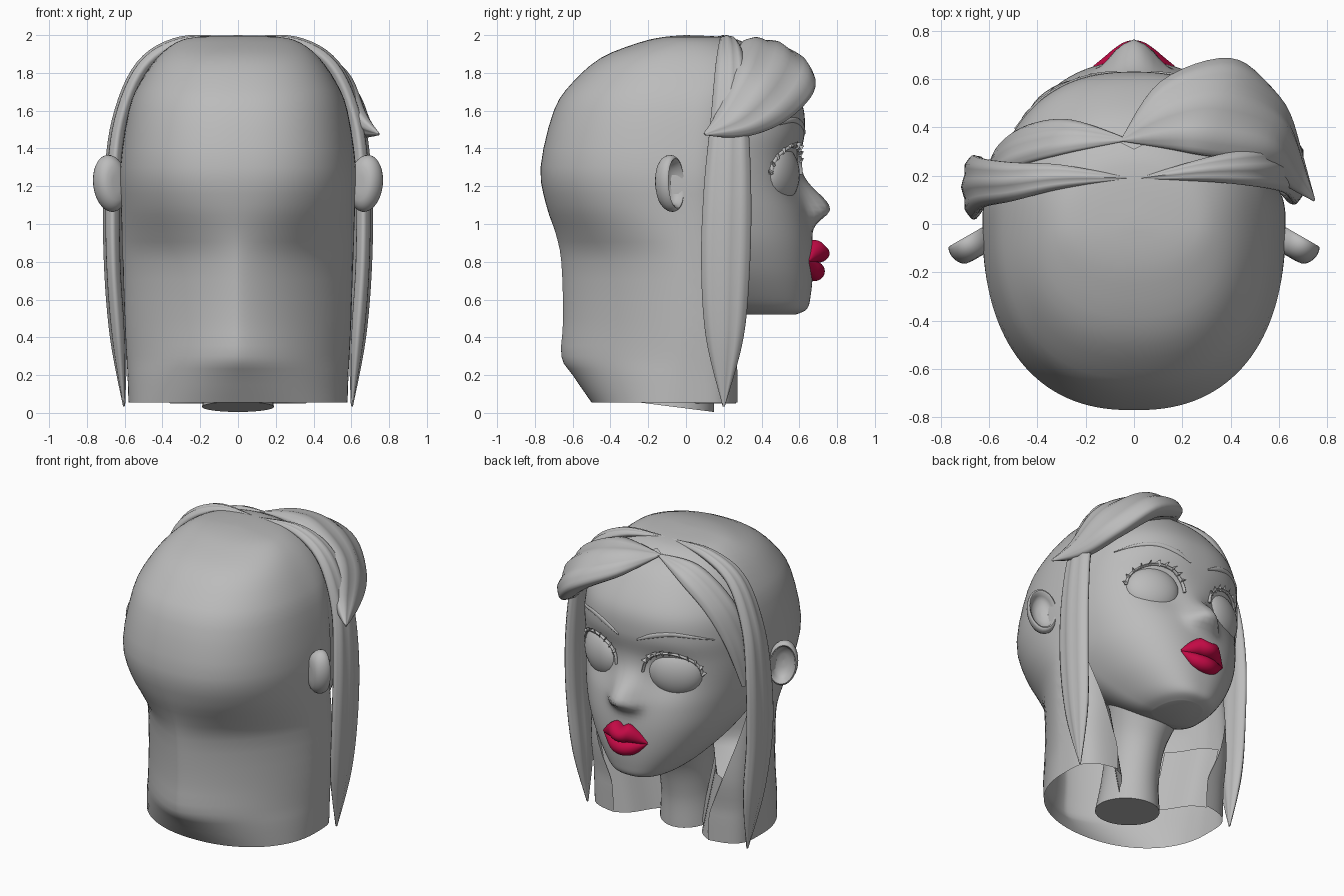
import bpy, bmesh, math
from mathutils import Vector

if "Cube" in bpy.data.objects:
    bpy.data.objects.remove(bpy.data.objects["Cube"], do_unlink=True)


def material(name, colour):
    m = bpy.data.materials.new(name)
    m.use_nodes = True
    m.diffuse_color = colour
    m.node_tree.nodes["Principled BSDF"].inputs["Base Color"].default_value = colour
    return m


GREY = material("plain grey", (0.5, 0.5, 0.5, 1))
RED = material("lip crimson", (0.55, 0.003, 0.06, 1))


def resample(rows, steps):
    """Smooth curve through rows of numbers."""
    out = []
    for i in range(len(rows) - 1):
        a, b = rows[max(i - 1, 0)], rows[i]
        c, d = rows[i + 1], rows[min(i + 2, len(rows) - 1)]
        for k in range(steps):
            t = k / steps
            out.append([q + t / 2 * (r - p + t * (2*p - 5*q + 4*r - s + t * (3*(q - r) + s - p)))
                        for p, q, r, s in zip(a, b, c, d)])
    return out + [list(rows[-1])]


def loft(name, rings, mat=GREY, closed=True):
    """Skin a list of rings into one smooth mesh."""
    bm = bmesh.new()
    grid = [[bm.verts.new(p) for p in ring] for ring in rings]
    n = len(grid[0])
    for a, b in zip(grid, grid[1:]):
        for j in range(n if closed else n - 1):
            k = (j + 1) % n
            bm.faces.new((a[j], a[k], b[k], b[j]))
    if closed:
        bm.faces.new(grid[0])
        bm.faces.new(grid[-1])
    bmesh.ops.remove_doubles(bm, verts=bm.verts, dist=0.0004)
    bmesh.ops.recalc_face_normals(bm, faces=bm.faces)
    me = bpy.data.meshes.new(name)
    bm.to_mesh(me)
    bm.free()
    me.materials.append(mat)
    me.shade_smooth()
    me.set_sharp_from_angle(angle=math.radians(50))
    ob = bpy.data.objects.new(name, me)
    bpy.context.collection.objects.link(ob)


def strand(name, rows, mat=GREY, side=1, ridge=0.0, segs=32, steps=6):
    """Oval tube; a row is centre xyz, half-width vector xyz, half-thickness."""
    rows = resample(rows, steps)
    mid = [Vector((r[0] * side, r[1], r[2])) for r in rows]
    rings = []
    for i, r in enumerate(rows):
        tangent = mid[min(i + 1, len(mid) - 1)] - mid[max(i - 1, 0)]
        wide = Vector((r[3] * side, r[4], r[5]))
        normal = tangent.cross(wide).normalized() * r[6]
        ring = []
        for j in range(segs):
            a = math.tau * j / segs
            bump = 1 + ridge * math.cos(8 * a)
            ring.append(mid[i] + wide * math.cos(a) + normal * math.sin(a) * bump)
        rings.append(ring)
    loft(name, rings, mat)


def power(v, p):
    return math.copysign(abs(v) ** p, v)


# Face: rows of height, half width, front depth, centre depth
FACE = resample([
    (0.52, 0.14, 0.58, 0.38), (0.55, 0.21, 0.64, 0.34), (0.62, 0.29, 0.66, 0.27),
    (0.75, 0.4, 0.672, 0.17), (0.9, 0.49, 0.67, 0.08), (1.05, 0.54, 0.65, 0.03),
    (1.2, 0.57, 0.618, 0), (1.35, 0.58, 0.607, 0), (1.5, 0.575, 0.63, 0),
    (1.65, 0.54, 0.61, 0), (1.8, 0.44, 0.51, 0), (1.9, 0.33, 0.4, 0), (1.96, 0.18, 0.25, 0)], 6)


def face_y(x, z):
    r = min(FACE, key=lambda row: abs(row[0] - z))
    u = min(abs(x) / r[1], 0.99)
    return r[3] + (r[2] - r[3]) * (1 - u ** 2.4) ** (1 / 2.4)


def bump(x, z, cx, cz, sx, up, down):
    sz = up if z > cz else down
    return math.exp(-((x - cx) / sx) ** 2 - ((z - cz) / sz) ** 2)


rings = []
for z, w, front, mid in FACE:
    ring = []
    for j in range(128):
        a = math.tau * j / 128
        x, c = w * power(math.sin(a), 0.833), power(math.cos(a), 0.833)
        y = mid + c * ((front - mid) if c > 0 else w * 0.7)
        if c > 0:
            y += 0.12 * bump(x, z, 0, 1.085, 0.09, 0.12, 0.075)        # nose
            for s in (-1, 1):
                y += 0.025 * bump(x, z, s * 0.08, 1.05, 0.04, 0.04, 0.04)   # nostrils
                y -= 0.035 * bump(x, z, s * 0.25, 1.26, 0.13, 0.13, 0.13)   # sockets
        ring.append((x, y, z))
    rings.append(ring)
loft("face", rings)

# Neck
strand("neck", [(0, -0.065, 0.032, 0.19, 0, 0, 0.215), (0, -0.035, 0.25, 0.17, 0, 0, 0.19),
                (0, 0.02, 0.5, 0.18, 0, 0, 0.2), (0, 0.12, 0.75, 0.25, 0, 0, 0.25)])

# Back hair: rows of height, half width, back, front, sweep, back and front roundness
HAIR = [(2.0, 0.0001, 0.0001, 0.0001, 180, 1, 1), (1.99, 0.22, 0.12, 0.2, 180, 0.95, 0.95),
        (1.96, 0.33, 0.25, 0.31, 180, 0.9, 0.9), (1.88, 0.43, 0.45, 0.4, 150, 0.85, 0.8),
        (1.75, 0.52, 0.6, 0.4, 122, 0.85, 0.7), (1.6, 0.58, 0.7, 0.35, 115, 0.85, 0.7),
        (1.3, 0.625, 0.77, 0.3, 112, 0.85, 0.7), (1.1, 0.62, 0.74, 0.3, 112, 0.95, 0.7),
        (0.95, 0.615, 0.69, 0.3, 114, 1.15, 0.65), (0.8, 0.61, 0.66, 0.3, 122, 1.35, 0.55),
        (0.5, 0.6, 0.65, 0.3, 145, 1.35, 0.45), (0.3, 0.59, 0.66, 0.28, 157, 1.3, 0.45),
        (0.2, 0.585, 0.6, 0.28, 160, 1.15, 0.45), (0.055, 0.58, 0.5, 0.28, 160, 0.95, 0.45)]
rings = []
for z, w, back, front, sweep, p, pf in resample(HAIR, 3):
    ring = []
    for j in range(81):
        a = math.radians(sweep) * (j / 40 - 1)
        c = math.cos(a)
        q, depth = (p, back) if c > 0 else (pf, front)
        ring.append((w * power(math.sin(a), q), -power(c, q) * depth, z))
    rings.append(ring)
loft("back_hair", rings, closed=False)

# Long side locks, and hair turning in towards the neck
for side, label, dy in ((1, "left", 0), (-1, "right", -0.06)):
    strand(label + "_side_lock", [
        (0.03, 0.19, 1.985, 0, 0.006, 0, 0.006), (0.3, 0.225 + dy / 2, 1.96, 0, 0.05, 0, 0.03),
        (0.5, 0.235 + dy, 1.83, 0, 0.08, 0, 0.04), (0.62, 0.23 + dy, 1.55, 0, 0.1, 0, 0.042),
        (0.66, 0.22 + dy, 1.2, 0, 0.125, 0, 0.045), (0.66, 0.21 + dy, 0.8, 0, 0.13, 0, 0.045),
        (0.633, 0.205 + dy / 2, 0.4, 0, 0.1, 0, 0.04), (0.603, 0.2, 0.035, 0, 0.006, 0, 0.005)],
        side=side, ridge=0.12)
    turn = resample([(0.35, 0.265), (0.26, 0.21), (0.18, 0.09), (0.12, 0.02)], 4)
    loft(label + "_inner_hair", [[((x + 0.22 * z) * side, y, z) for x, y in turn]
                                 for z in (0.05, 0.2, 0.35, 0.5)], closed=False)

# Swept fringe and the smaller fringe opposite
strand("large_fringe", [
    (-0.05, 0.35, 1.945, 0, 0.008, -0.004, 0.006), (0.13, 0.45, 1.91, -0.02, 0.14, -0.05, 0.06),
    (0.34, 0.485, 1.835, 0.05, 0.2, -0.11, 0.085), (0.54, 0.4, 1.69, 0.02, 0.15, -0.13, 0.08),
    (0.645, 0.25, 1.53, 0.01, 0.09, -0.06, 0.055), (0.745, 0.1, 1.475, 0, 0.006, -0.006, 0.005)],
    ridge=0.1)
strand("small_fringe", [
    (-0.04, 0.35, 1.945, 0, 0.008, -0.004, 0.006), (-0.28, 0.36, 1.88, 0.02, 0.07, -0.04, 0.035),
    (-0.47, 0.32, 1.7, 0.04, 0.09, -0.02, 0.035), (-0.565, 0.25, 1.45, 0.03, 0.09, 0, 0.03),
    (-0.6, 0.2, 1.15, 0.01, 0.04, 0, 0.015)], ridge=0.1)

# Lips
upper = [(-0.165, 0.645, 0.805, 0.008, 0.01), (-0.11, 0.66, 0.835, 0.04, 0.035),
         (-0.05, 0.68, 0.857, 0.058, 0.058), (0, 0.695, 0.845, 0.05, 0.065)]
lower = [(-0.16, 0.645, 0.8, 0.008, 0.01), (-0.1, 0.658, 0.77, 0.04, 0.035),
         (-0.05, 0.672, 0.755, 0.05, 0.05), (0, 0.68, 0.75, 0.052, 0.055)]
for name, half in (("upper_lip", upper), ("lower_lip", lower)):
    full = half + [(-r[0], *r[1:]) for r in half[-2::-1]]
    strand(name, [(x, y, z, 0, 0, h, t) for x, y, z, h, t in full], RED)


def eye_rim(deg, grow=1.0, out=0.0):
    a = math.radians(deg)
    x, z = 0.27 + 0.17 * grow * math.cos(a), 1.262 + 0.152 * grow * math.sin(a)
    return (x, face_y(x, z) + out, z)


for side, label in ((1, "left"), (-1, "right")):
    # Eye
    bpy.ops.mesh.primitive_uv_sphere_add(segments=32, ring_count=16, radius=1,
                                         location=(side * 0.27, 0.487, 1.262),
                                         rotation=(0, 0, -side * math.radians(23)))
    eye = bpy.context.object
    eye.name = label + "_eye"
    eye.scale = (0.178, 0.1, 0.16)
    eye.data.materials.append(GREY)
    eye.data.shade_smooth()

    # Lash line with short pointed lashes
    strand(label + "_lash_line", [(*eye_rim(d), 0, 0.012, 0, 0.008) for d in range(0, 181, 20)],
           side=side, segs=8, steps=3)
    for d in range(5, 150, 16):
        strand(label + "_lash", [(*eye_rim(d), 0, 0.01, 0.008, 0.02),
                                 (*eye_rim(d + 2, 1.15, 0.02), 0, 0.001, 0, 0.001)],
               side=side, segs=6, steps=1)

    # Eyebrow
    brow = [(0.07, 1.48, 0.006), (0.17, 1.525, 0.016), (0.29, 1.55, 0.014),
            (0.4, 1.535, 0.01), (0.49, 1.5, 0.003)]
    strand(label + "_eyebrow", [(x, face_y(x, z), z, 0, 0, h, 0.007) for x, z, h in brow],
           side=side, segs=10)

    # Ear: a thick bowl facing mostly forward
    out, facing = Vector((0.87, -0.5, 0.2)), Vector((0.5, 0.87, 0))
    bowl = [(0.02, -0.055), (0.6, -0.052), (0.9, -0.025), (1, 0.012), (0.93, 0.042),
            (0.8, 0.038), (0.6, -0.01), (0.02, -0.025)]
    rings = []
    for r, h in resample(bowl, 2):
        ring = []
        for j in range(32):
            a = math.tau * j / 32
            p = (Vector((0.67, -0.09, 1.215)) + out * (0.095 * r * math.cos(a))
                 + Vector((0, 0, 0.15 * r * math.sin(a))) + facing * h)
            ring.append((p.x * side, p.y, p.z))
        rings.append(ring)
    loft(label + "_ear", rings)
